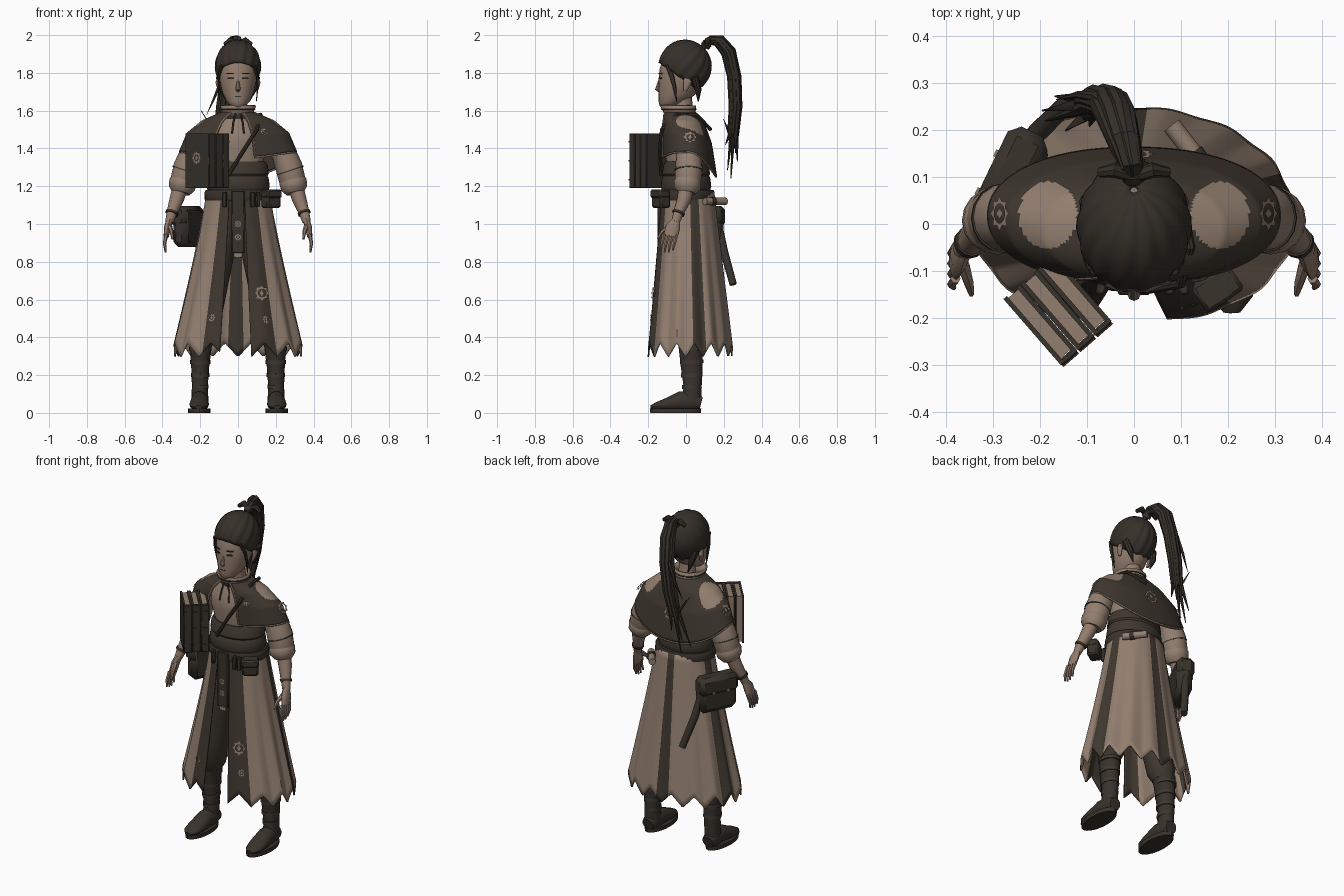
import bpy, bmesh, math
from mathutils import Vector, Matrix

cube = bpy.data.objects.get("Cube")
if cube:
    bpy.data.objects.remove(cube, do_unlink=True)


def material(name, rgb):
    m = bpy.data.materials.new(name)
    m.use_nodes = True
    m.diffuse_color = (*rgb, 1)
    m.node_tree.nodes["Principled BSDF"].inputs["Base Color"].default_value = (*rgb, 1)
    return m


SKIN = material("skin", (0.285, 0.2, 0.152))
CLOTH = material("tan cloth", (0.29, 0.212, 0.16))
DARK = material("dark cloth", (0.05, 0.039, 0.029))
LEATHER = material("leather", (0.04, 0.032, 0.024))
HAIR = material("hair", (0.036, 0.029, 0.022))
made = []


def finish(name, bm, mats, thick=0, bevel=0):
    mesh = bpy.data.meshes.new(name)
    bmesh.ops.recalc_face_normals(bm, faces=bm.faces)
    bm.to_mesh(mesh)
    bm.free()
    for m in mats:
        mesh.materials.append(m)
    ob = bpy.data.objects.new(name, mesh)
    bpy.context.collection.objects.link(ob)
    if thick:
        mod = ob.modifiers.new("thickness", "SOLIDIFY")
        mod.thickness, mod.offset = thick, 0
    if bevel:
        ob.modifiers.new("bevel", "BEVEL").width = bevel
    made.append(ob)
    return ob


def skin(name, rings, mats, closed=True, cap=True, rule=None, thick=0):
    """Joins rows of points into a surface."""
    bm = bmesh.new()
    rows = [[bm.verts.new(p) for p in r] for r in rings]
    n = len(rows[0])
    for r, q in zip(rows, rows[1:]):
        for i in range(n if closed else n - 1):
            k = (i + 1) % n
            f = bm.faces.new((r[i], r[k], q[k], q[i]))
            if rule:
                f.material_index = rule(i / n, f.calc_center_median())
    if closed and cap:
        bm.faces.new(rows[0])
        bm.faces.new(rows[-1])
    return finish(name, bm, mats, thick)


def loft(name, rows, mat, n=24, cap=True, thick=0):
    """Rows of (z, rx, ry, cx, cy)."""
    turn = [math.tau * i / n for i in range(n)]
    return skin(name, [[(cx + rx * math.sin(a), cy - ry * math.cos(a), z) for a in turn]
                       for z, rx, ry, cx, cy in rows], [mat], cap=cap, thick=thick)


def tube(name, pts, radii, mat, n=12, ref=(0, 1, 0)):
    """Sweeps an oval along points; a radius is a number or a pair."""
    pts, rings = [Vector(p) for p in pts], []
    for i, p in enumerate(pts):
        t = (pts[min(i + 1, len(pts) - 1)] - pts[max(i - 1, 0)]).normalized()
        u = Vector(ref).cross(t).normalized()
        v = t.cross(u)
        r = radii[i] if isinstance(radii[i], tuple) else (radii[i], radii[i])
        rings.append([p + u * r[0] * math.cos(math.tau * k / n) + v * r[1] * math.sin(math.tau * k / n)
                      for k in range(n)])
    return skin(name, rings, [mat])


def box(name, loc, size, mat, rot=0, bevel=0):
    bm = bmesh.new()
    bmesh.ops.create_cube(bm, size=1, matrix=Matrix.Translation(loc) @ Matrix.Rotation(math.radians(rot), 4, "Z")
                          @ Matrix.Diagonal((*size, 1)))
    return finish(name, bm, [mat], bevel=bevel)


def emblem(name, pos, normal, size):
    """Thin star ring with a small diamond inside."""
    q, bm = Vector(normal).to_track_quat("Z", "Y"), bmesh.new()

    def ring(r, n, star):
        return [bm.verts.new(Vector(pos) + q @ Vector((math.sin(math.tau * i / n), math.cos(math.tau * i / n), 0))
                             * r * (star if i % 2 else 1)) for i in range(n)]
    a, b = ring(size, 16, 0.72), ring(size * 0.55, 16, 1)
    for i in range(16):
        bm.faces.new((a[i], a[i - 1], b[i - 1], b[i]))
    bm.faces.new(ring(size * 0.42, 4, 0.7))
    finish(name, bm, [CLOTH])


def pw(rows, t):
    for p, q in zip(rows, rows[1:]):
        if t <= q[0]:
            k = (t - p[0]) / (q[0] - p[0])
            return [m + (n - m) * k for m, n in zip(p[1:], q[1:])]
    return rows[-1][1:]


def mx(s, pts):
    return [(s * x, y, z) for x, y, z in pts]


# Head, face and neck
loft("head", [(1.612, .02, .02, 0, -.105), (1.625, .042, .045, 0, -.095), (1.65, .062, .075, 0, -.07),
              (1.69, .082, .1, 0, -.045), (1.75, .096, .116, 0, -.03), (1.82, .102, .122, 0, -.018),
              (1.88, .09, .105, 0, -.015), (1.93, .05, .06, 0, -.01)], SKIN)
loft("neck", [(1.52, .06, .055, 0, 0), (1.6, .048, .048, 0, -.01), (1.68, .05, .05, 0, -.02)], SKIN, 16)
tube("nose", [(0, -.135, 1.775), (0, -.146, 1.735), (0, -.15, 1.714), (0, -.138, 1.702)],
     [.006, .01, .014, .008], SKIN, 8, (1, 0, 0))
box("mouth", (0, -.142, 1.675), (.03, .008, .004), LEATHER)
for s in (1, -1):
    box("eye", (s * .04, -.137, 1.772), (.032, .008, .008), HAIR, s * 22)
    box("brow", (s * .042, -.136, 1.796), (.038, .008, .005), HAIR, s * 22)
    tube("ear", mx(s, [(.1, 0, 1.775), (.11, .01, 1.75), (.1, -.005, 1.705)]), [(.008, .012), (.01, .024), (.006, .01)], SKIN, 8)

# Swept hair cap with ridges meeting at the tie
rows = []
tilt = Matrix.Rotation(math.radians(-35), 3, "X")
for j in range(15):
    th = math.radians(4 + 113 * j / 14)
    rows.append([])
    for i in range(112):
        a = math.tau * i / 112
        d = tilt @ Vector((math.sin(th) * math.sin(a), -math.sin(th) * math.cos(a), math.cos(th)))
        k = 1 + .02 * math.cos(14 * a + 2 * th) * math.sin(th)
        rows[-1].append((d.x * .117 * k, -.005 + d.y * .136 * k, 1.834 + d.z * .137 * k))
skin("hair_cap", rows, [HAIR], cap=False, thick=.008)
for s in (1, -1):
    tube("temple_lock", mx(s, [(.085, -.1, 1.84), (.102, -.075, 1.78), (.103, -.06, 1.72), (.098, -.05, 1.65)]),
         [.01, (.006, .013), (.005, .009), .002], HAIR, 8)
    tube("nape_lock", mx(s, [(.098, .045, 1.78), (.08, .065, 1.71), (.06, .065, 1.65)]), [.02, .018, .003], HAIR, 8)
    tube("hair_bow", mx(s, [(0, .1, 1.955), (.04, .115, 1.972), (.072, .11, 1.95)]), [.012, .017, .011], HAIR, 8)

# Ponytail strands sweeping to one side, and a loose wisp
for k in range(9):
    ox, oy = .024 * math.sin(k * 2.4) * (k > 0), .02 * math.cos(k * 2.4) * (k > 0)
    end = 1.24 + .045 * (k * 4 % 9)
    path = [(0, .09, 1.935), (-.005, .125, 1.972), (-.02, .175, 1.97), (-.035, .225, 1.91), (-.05, .255, 1.78),
            (-.075, .262, 1.62), (-.1, .25, 1.48), (-.135 + ox * 1.5, .238 + oy, end)]
    path = [(x + ox * min(1, i / 3), y + oy * min(1, i / 3), z + (i < 4) * oy * .5) for i, (x, y, z) in enumerate(path)]
    tube("ponytail_strand", path, [.014, .018, .02, .02, .02, .018, .013, .002], HAIR, 7, (1, 0, 0))
tube("ponytail_wisp", [(-.04, .24, 1.88), (-.08, .27, 1.78), (-.12, .275, 1.68), (-.165, .265, 1.58)],
     [.012, .011, .008, .001], HAIR, 6, (1, 0, 0))
tube("hair_tie", [(0, .1, 1.94), (-.003, .115, 1.958)], [.026, .026], LEATHER, 12, (1, 0, 0))

# Shirt, collar, sash and belt
loft("shirt", [(1.15, .15, .115, 0, 0), (1.32, .135, .1, 0, 0), (1.42, .15, .112, 0, -.02), (1.5, .145, .098, 0, -.02),
               (1.57, .08, .07, 0, -.02)], CLOTH)
loft("collar", [(1.56, .078, .075, 0, -.025), (1.595, .08, .082, 0, -.035), (1.628, .092, .092, 0, -.042)],
     CLOTH, cap=False, thick=.008)
loft("collar_trim", [(1.604, .088, .09, 0, -.037), (1.611, .091, .093, 0, -.04)], DARK, cap=False, thick=.004)
loft("sash", [(1.18, .162, .128, 0, 0), (1.2, .168, .134, 0, 0), (1.245, .162, .128, 0, 0), (1.255, .156, .122, 0, 0),
              (1.265, .163, .128, 0, 0), (1.31, .158, .12, 0, 0), (1.33, .145, .11, 0, 0)], DARK, 32)
loft("belt", [(1.125, .174, .143, 0, .005), (1.135, .178, .147, 0, .005), (1.17, .176, .145, 0, .005),
              (1.18, .17, .14, 0, .005)], LEATHER, 32)
for s in (1, -1):
    tube("neck_ribbon", mx(s, [(.012, -.117, 1.585), (.025, -.122, 1.54), (.032, -.133, 1.48)]), [(.005, .003)] * 3, DARK, 6)
tube("shoulder_strap", [(-.05, -.132, 1.26), (.03, -.139, 1.39), (.1, -.128, 1.5), (.12, -.05, 1.58), (.1, .06, 1.575),
                        (.02, .13, 1.5)], [.01] * 6, LEATHER, 8, (1, 0, 0))

# Shoulder cape
CAPE = [(0, .085, .08, 1.59, -.03), (.35, .19, .107, 1.545, -.012), (.65, .268, .128, 1.48, .005), (1, .308, .142, 1.385, .018)]


def cape(deg, t):
    a = math.radians(deg)
    rx, ry, z, cy = pw(CAPE, t)
    sx, c = math.sin(a), -math.cos(a)
    z -= .13 * t * t * max(0, c) ** 1.5 + .03 * t * t * max(0, -c) ** 3
    return Vector((rx * math.copysign(abs(sx) ** .92, sx), cy + ry * math.copysign(abs(c) ** .92, c), z))


def cape_rule(u, c):
    return int(((abs(c.x) - .181) / .062) ** 2 + ((c.y - .018) / .069) ** 2 < 1)


AC = [15 + 321 * i / 180 for i in range(181)]
skin("cape", [[cape(a, j / 40) for a in AC] for j in range(41)], [DARK, CLOTH], False, rule=cape_rule, thick=.008)
skin("cape_trim", [[cape(a, 1) - Vector((0, 0, d)) for a in AC] for d in (0, .008)], [CLOTH], False, thick=.01)
for a in (AC[0], AC[-1]):
    tube("cape_edge", [cape(a, j / 8) - Vector((0, .003, 0)) for j in range(9)], [.006] * 9, CLOTH, 6, (1, 0, 0))
for s in (1, -1):
    emblem("shoulder_emblem", cape(s * 95, .74) + Vector((s * .009, 0, .006)), (s, 0, .6), .038)
emblem("chest_emblem", cape(31, .6) + Vector((0, -.012, .004)), (.2, -1, .3), .02)
emblem("back_emblem", cape(180, .7) + Vector((0, .012, .012)), (0, 1, .22), .048)


# Long open coat skirt with ragged hem and dark bands
def coat(deg, t):
    a = math.radians(deg)
    hem = .295 + .075 * abs((deg / 360 * 15 % 1) * 2 - 1)
    k = 1 + .01 * t * math.cos(15 * a)
    front = max(0, math.cos(a))
    k += .06 * t * front * abs(math.sin(a)) * 2
    return Vector(((.163 + .172 * t ** 1.1) * k * math.sin(a), .01 + .012 * t - (.136 + .087 * t) * k * math.cos(a),
                   1.17 + (hem - 1.17) * t))


def coat_rule(u, c):
    m = 12 + 332 * u
    m = min(m, 360 - m)
    return int(m < 36 or 92 < m < 111 or m > 172)


AS = [12 + 332 * i / 165 for i in range(166)]
skin("coat_skirt", [[coat(a, j / 22) for a in AS] for j in range(23)], [CLOTH, DARK], False, rule=coat_rule, thick=.008)
for deg, t, size in ((26, .66, .042), (28, .82, .022), (-26, .82, .022)):
    out = Vector((math.sin(math.radians(deg)) * .7, -1, .1))
    emblem("coat_emblem", coat(deg, t) + out * .009, out, size)

# Front hanging strap and belt pouches
box("front_strap", (0, -.143, 1.01), (.068, .016, .33), LEATHER, 0, .004)
box("strap_tip", (0, -.143, .835), (.05, .014, .03), CLOTH, 0, .004)
for z in (1.0, .93):
    emblem("strap_stud", (0, -.153, z), (0, -1, 0), .018)
box("left_pouch", (.175, -.132, 1.132), (.09, .065, .095), LEATHER, 35, .01)
box("left_pouch_flap", (.178, -.137, 1.16), (.095, .067, .045), LEATHER, 35, .008)
for x in (-.07, .075, .105):
    box("belt_loop", (x, -.138, 1.13), (.02, .025, .08), LEATHER, x * 200, .004)
tube("belt_roll", [(.165, .1, 1.12), (.08, .21, 1.12)], [.02, .02], CLOTH, 12, (0, 0, 1))
tube("roll_band", [(.14, .132, 1.12), (.125, .152, 1.12)], [.023, .023], LEATHER, 12, (0, 0, 1))

# Satchel and scabbard
side, out = Vector((.44, .9, 0)), Vector((-.9, .44, 0))
bag = Vector((-.262, .085, .985))
box("satchel", bag, (.235, .09, .215), LEATHER, 64, .028)
box("satchel_flap", bag + out * .008 + Vector((0, 0, .055)), (.24, .094, .11), LEATHER, 64, .022)
for d in (-.045, .045):
    box("satchel_stud", bag + out * .057 + side * d + Vector((0, 0, .02)), (.016, .006, .016), CLOTH, 64)
tube("scabbard", [(-.24, .16, 1.07), (-.2, .2, .86), (-.15, .25, .68)], [.018, .022, .02], LEATHER, 10)

# Three strapped books
ang = math.radians(41)
u, v = Vector((math.cos(ang), math.sin(ang), 0)), Vector((math.sin(ang), -math.cos(ang), 0))
for i in range(3):
    c = Vector((-.163, -.183, 1.335)) + u * (i - 1) * .048
    box("book_pages", c - v * .003, (.03, .17, .276), CLOTH, 41)
    box("book_spine", c + v * .09, (.046, .014, .29), LEATHER, 41, .004)
    for d in (-.0185, .0185):
        box("book_cover", c + u * d, (.01, .186, .29), LEATHER, 41)
    for z in (-.1, 0, .1):
        box("spine_rib", c + v * .097 + Vector((0, 0, z)), (.044, .006, .008), LEATHER, 41)
emblem("book_emblem", Vector((-.163, -.183, 1.35)) - u * .076, -u, .035)

# Arms, hands, legs and boots
for s in (1, -1):
    tube("sleeve", mx(s, [(.18, .015, 1.46), (.24, .015, 1.38), (.27, .015, 1.3), (.288, .01, 1.23), (.298, .008, 1.19)]),
         [.06, .066, .072, .07, .055], CLOTH, 16)
    tube("cuff", mx(s, [(.286, .01, 1.25), (.291, .008, 1.225), (.298, .006, 1.19), (.304, .002, 1.165)]),
         [.06, .073, .07, .05], CLOTH, 16)
    tube("sleeve_band", mx(s, [(.275, .013, 1.286), (.277, .013, 1.28)]), [.074, .074], DARK, 16)
    tube("forearm", mx(s, [(.3, .005, 1.21), (.325, -.01, 1.13), (.35, -.04, 1.06), (.364, -.055, 1.01)]),
         [.042, .038, .028, .022], SKIN)
    tube("bracelet", mx(s, [(.348, -.037, 1.065), (.352, -.042, 1.053)]), [.034, .034], LEATHER)
    tube("palm", mx(s, [(.362, -.052, 1.02), (.372, -.068, .985), (.38, -.082, .935)]),
         [(.018, .023), (.019, .038), (.014, .038)], SKIN)
    for k in range(4):
        y = -.05 - .022 * k
        tube("finger", mx(s, [(.38, y, .945), (.389, y - .012, .895), (.383, y - .02, .845 + .01 * abs(k - 1.5))]),
             [.011, .009, .005], SKIN, 6)
    tube("thumb", mx(s, [(.364, -.085, .99), (.352, -.125, .96), (.346, -.15, .92)]), [.015, .011, .006], SKIN, 6)
    tube("trouser_leg", mx(s, [(.075, 0, 1.15), (.09, 0, .95), (.115, -.01, .8), (.155, 0, .55), (.185, .015, .42),
                               (.192, .02, .37)]), [.085, .092, .086, .076, .08, .06], DARK, 16)
    tube("boot_shaft", mx(s, [(.195, .022, .385), (.197, .025, .35), (.2, .03, .25), (.202, .035, .14), (.202, .03, .06)]),
         [.066, (.058, .064), (.048, .058), (.042, .048), (.046, .05)], LEATHER, 16)
    for z in (.34, .27, .2, .14):
        tube("boot_strap", mx(s, [(.2, .03, z + .01), (.2, .031, z - .01)]),
             [(.033 + z * .08, .043 + z * .068)] * 2, DARK, 16)
    tube("boot_foot", mx(s, [(.202, .08, .05), (.202, .04, .06), (.203, -.03, .06), (.206, -.1, .045), (.208, -.155, .035),
                             (.208, -.188, .03)]),
         [(.035, .035), (.046, .055), (.047, .055), (.052, .035), (.045, .022), (.018, .01)], LEATHER, 14, (0, 0, 1))
    loft("boot_sole", [(0, .06, .134, s * .205, -.055), (.024, .06, .136, s * .205, -.055)], LEATHER, 20)

# Smooth shading with sharp edges kept
bpy.ops.object.select_all(action="DESELECT")
for ob in made:
    ob.select_set(True)
bpy.context.view_layer.objects.active = made[0]
bpy.ops.object.shade_smooth_by_angle(angle=math.radians(38))
